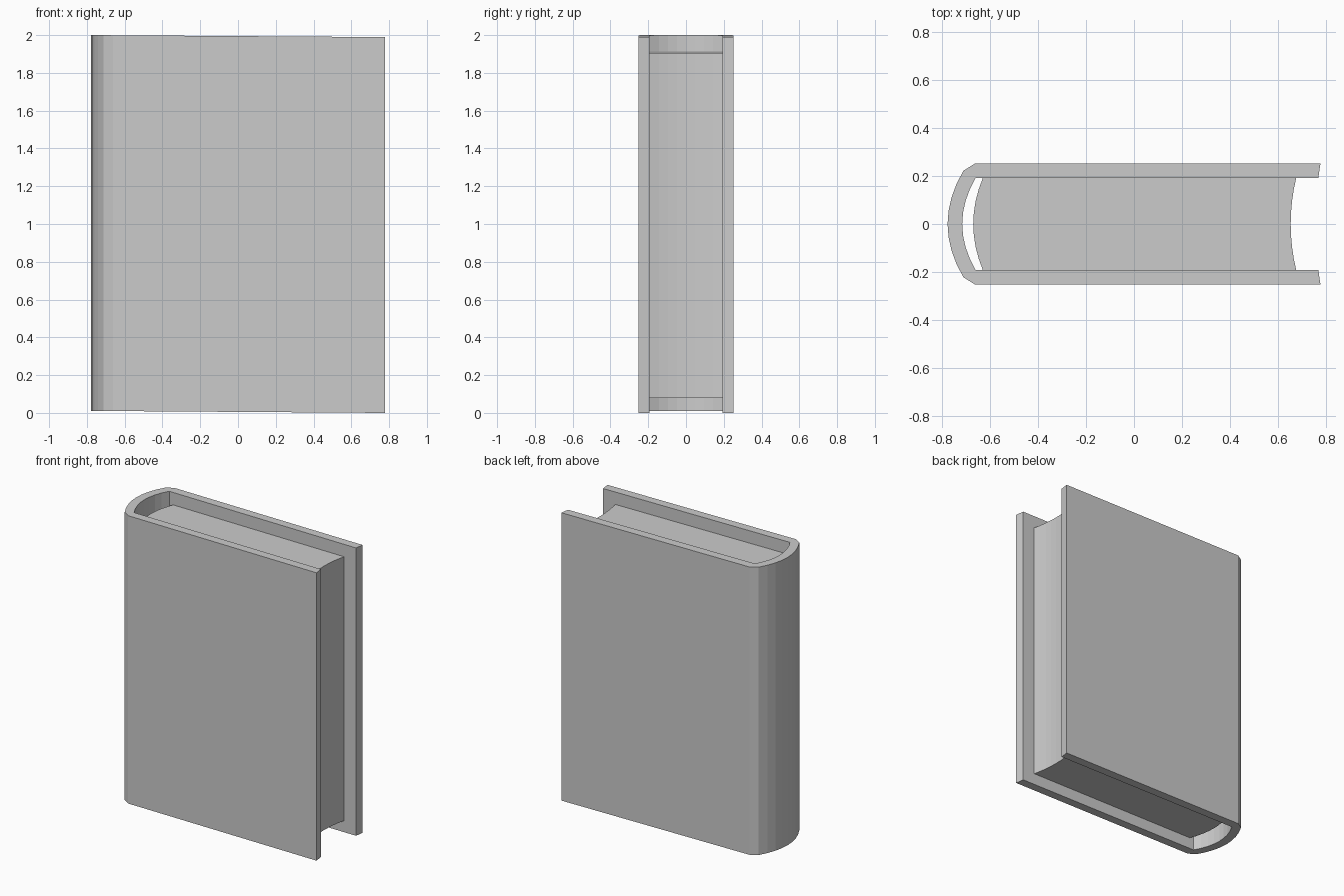
import bpy, bmesh

if "Cube" in bpy.data.objects:
    bpy.data.objects.remove(bpy.data.objects["Cube"])

TILT = -0.0068  # the ends slope slightly from spine to fore edge


def bow(x_end, x_mid, half, n=8):
    """Points of a shallow bow from +half to -half in y."""
    ts = [1 - 2 * i / n for i in range(n + 1)]
    return [(x_mid + (x_end - x_mid) * t * t, half * t) for t in ts]


def extrude_profile(name, profile, z0, z1):
    """Prism from an xy outline, with slightly sloped ends."""
    bm = bmesh.new()
    face = bm.faces.new([bm.verts.new((x, y, z0 + TILT * x)) for x, y in profile])
    out = bmesh.ops.extrude_face_region(bm, geom=[face])
    top = [v for v in out["geom"] if isinstance(v, bmesh.types.BMVert)]
    bmesh.ops.translate(bm, verts=top, vec=(0, 0, z1 - z0))
    bmesh.ops.recalc_face_normals(bm, faces=bm.faces)
    mesh = bpy.data.meshes.new(name)
    bm.to_mesh(mesh)
    bm.free()
    obj = bpy.data.objects.new(name, mesh)
    bpy.context.collection.objects.link(obj)
    return obj


OUT, INN = 0.252, 0.192

# Cover: two boards joined by a rounded spine
outer = [(0.777, OUT), (-0.663, OUT)] + bow(-0.711, -0.777, 0.222) + [(-0.663, -OUT), (0.777, -OUT)]
inner = [(0.768, INN)] + bow(-0.66, -0.716, INN) + [(0.768, -INN)]
extrude_profile("cover", outer + inner[::-1], 0.0053, 1.9947)

# Page block: convex at the spine, concave at the fore edge
pages = bow(-0.63, -0.67, INN) + bow(0.676, 0.653, INN)[::-1]
extrude_profile("page_block", pages, 0.084, 1.909)
